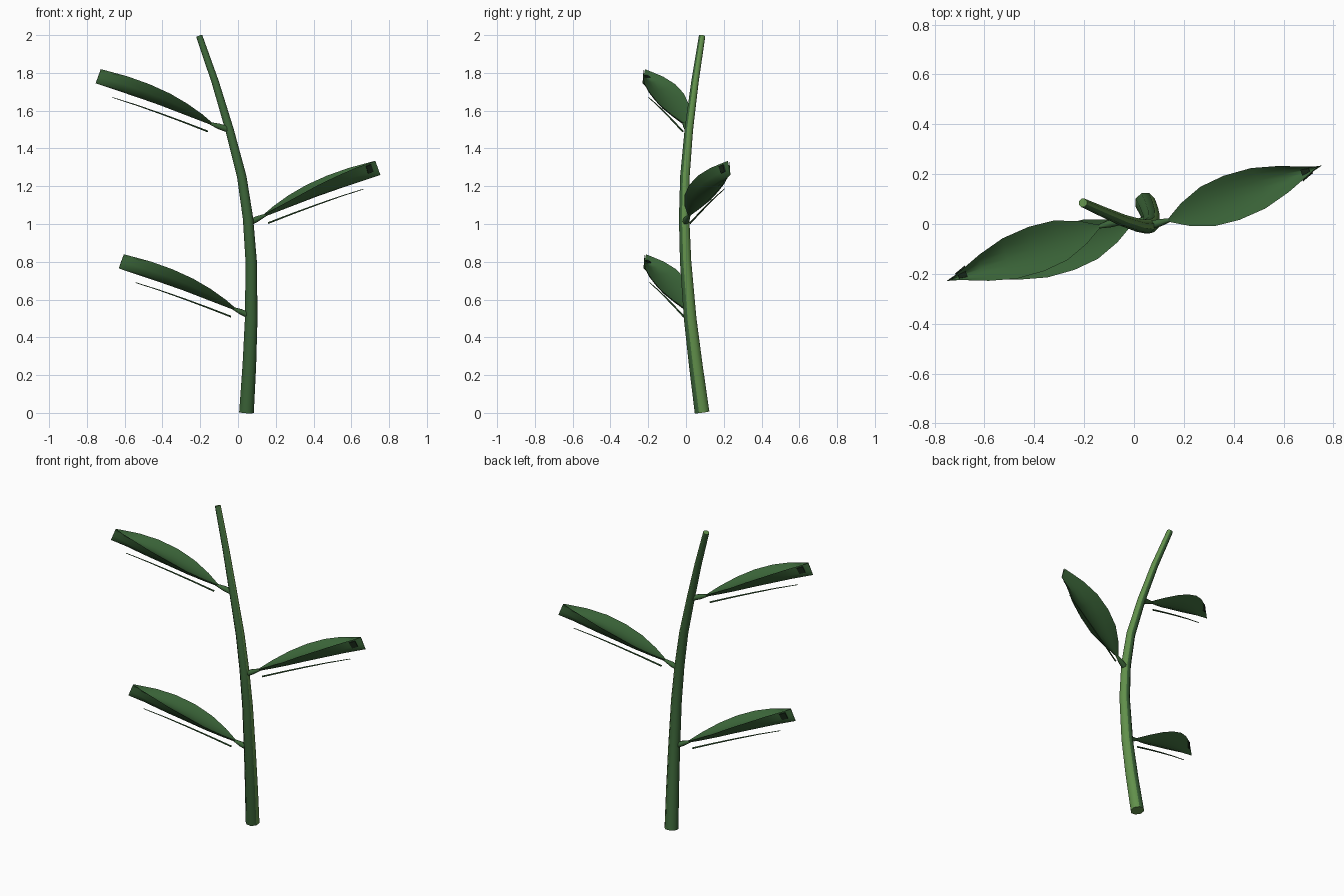
import bpy
import bmesh
import math
from mathutils import Vector, Matrix

if "Cube" in bpy.data.objects:
    bpy.data.objects.remove(bpy.data.objects["Cube"])


def material(name, rgb):
    m = bpy.data.materials.new(name)
    m.use_nodes = True
    m.diffuse_color = (*rgb, 1)
    m.node_tree.nodes["Principled BSDF"].inputs["Base Color"].default_value = (*rgb, 1)
    return m


leaf_green = material("leaf green", (0.045, 0.135, 0.042))
stem_green = material("stem green", (0.045, 0.13, 0.04))
light_green = material("light stem green", (0.12, 0.28, 0.07))
dark_green = material("dark green", (0.008, 0.018, 0.008))


def finish(name, rings, mats, matrix=Matrix(), sharp=40):
    """Skin closed rings of points into a capped, smooth shaded object."""
    bm = bmesh.new()
    loops = [[bm.verts.new(p) for p in ring] for ring in rings]
    n = len(loops[0])
    for a, b in zip(loops, loops[1:]):
        for i in range(n):
            j = (i + 1) % n
            bm.faces.new((a[i], a[j], b[j], b[i]))
    bm.faces.new(loops[0][::-1])
    bm.faces.new(loops[-1])
    bmesh.ops.recalc_face_normals(bm, faces=bm.faces)
    mesh = bpy.data.meshes.new(name)
    bm.to_mesh(mesh)
    bm.free()
    for m in mats:
        mesh.materials.append(m)
    ob = bpy.data.objects.new(name, mesh)
    bpy.context.collection.objects.link(ob)
    ob.matrix_world = matrix
    bpy.ops.object.select_all(action="DESELECT")
    ob.select_set(True)
    bpy.context.view_layer.objects.active = ob
    bpy.ops.object.shade_smooth_by_angle(angle=math.radians(sharp))
    return ob


def tube(name, path, radii, sides, mats, matrix=Matrix()):
    pts = [Vector(p) for p in path]
    rings = []
    for i, p in enumerate(pts):
        d = (pts[min(i + 1, len(pts) - 1)] - pts[max(i - 1, 0)]).normalized()
        side = Vector((0, 1, 0)).cross(d).normalized()
        up = d.cross(side)
        angles = [math.tau * (k + 0.5) / sides for k in range(sides)]
        rings.append([p + radii[i] * (side * math.cos(a) + up * math.sin(a)) for a in angles])
    return finish(name, rings, mats, matrix, 50)


def sample(table, t):
    """Linear lookup in a list of (t, value) pairs."""
    for (t0, a), (t1, b) in zip(table, table[1:]):
        if t <= t1:
            return a + (b - a) * (t - t0) / (t1 - t0)
    return table[-1][1]


# Stem: bent, tapering, with a paler strip along one side and pale ends
stem_path = [(0.045, 0.085, 0.003), (0.06, 0.052, 0.25), (0.07, 0.022, 0.5),
             (0.07, -0.002, 0.8), (0.053, -0.01, 1.03), (0.02, -0.006, 1.25),
             (-0.045, 0.015, 1.5), (-0.12, 0.047, 1.75), (-0.205, 0.085, 1.995)]
stem_radii = [0.042 - 0.024 * p[2] / 2 for p in stem_path]
stem = tube("stem", stem_path, stem_radii, 8, [stem_green, light_green])
for face in stem.data.polygons:
    azimuth = math.degrees(math.atan2(face.normal.y, face.normal.x))
    if abs(face.normal.z) > 0.8 or -30 < azimuth < 75:
        face.material_index = 1

# Leaf profiles along its length: half width, rim height and keel height
LENGTH = 0.685
WIDTH = [(0, 0.006), (0.12, 0.048), (0.28, 0.084), (0.45, 0.094),
         (0.63, 0.086), (0.8, 0.056), (0.94, 0.02), (1, 0.003)]
RIM = [(0, 0.006), (0.2, 0.032), (0.5, 0.055), (0.75, 0.056), (1, 0.04)]
KEEL = [(0, -0.006), (0.2, -0.01), (0.5, -0.016), (0.75, -0.028), (1, -0.04)]
ACROSS = [-1, -0.7, -0.35, 0, 0.35, 0.7, 1]


def leaf_top(t, s):
    depth = 0.4 * (sample(RIM, t) - sample(KEEL, t))
    return sample(RIM, t) - depth * (1 - s * s) * min(1, 4 * t)


def leaf_bottom(t, s):
    rim, keel = sample(RIM, t), sample(KEEL, t)
    return keel + (rim - keel) * abs(s) ** 2.2


def leaf_rings():
    rings = []
    for t, w in WIDTH:
        x = t * LENGTH
        under = [(x, w * s, leaf_bottom(t, s)) for s in ACROSS]
        over = [(x, w * s, leaf_top(t, s)) for s in ACROSS[-2:0:-1]]
        rings.append(under + over)
    return rings


def plate(name, surface, t0, t1, s0, s1, lift, matrix):
    """Thin dark mark following part of the leaf surface."""
    rings = []
    for t in (t0, t1):
        w = sample(WIDTH, t)
        lower = [(t * LENGTH, w * s, surface(t, s)) for s in (s0, s1)]
        upper = [(x, y + lift[0], z + lift[1]) for x, y, z in lower[::-1]]
        rings.append(lower + upper)
    finish(name, rings, [dark_green], matrix)


# Three leaves, each with a stalk, a thin rib beneath and dark tip marks
leaves = [("lower", (-0.018, -0.005, 0.55), 180, (0.06, 0.02, 0.515)),
          ("middle", (0.14, 0.015, 1.045), 0, (0.055, -0.008, 1.005)),
          ("upper", (-0.14, -0.01, 1.53), 180, (-0.05, 0.014, 1.5))]
for label, base, turn, joint in leaves:
    place = (Matrix.Translation(base)
             @ Matrix.Rotation(math.radians(19.7 + turn), 4, "Z")
             @ Matrix.Rotation(math.radians(-21.6), 4, "Y"))
    finish(label + "_leaf", leaf_rings(), [leaf_green], place, 50)
    start, end = Vector(joint), Vector(base)
    tube(label + "_leaf_stalk", [start, start.lerp(end, 0.55), end + (end - start) * 0.1],
         [0.018, 0.016, 0.007], 8, [stem_green])
    tube(label + "_leaf_rib", [(0.005, 0, -0.045), (0.15, 0, -0.049), (0.29, 0, -0.055),
                               (0.43, 0, -0.063), (0.57, 0, -0.075)],
         [0.005, 0.0045, 0.004, 0.003, 0.002], 6, [leaf_green], place)
    plate(label + "_leaf_side_mark", leaf_bottom, 0.9, 0.95, -0.95, -0.65, (-0.006, -0.002), place)
    plate(label + "_leaf_top_mark", leaf_top, 0.9, 0.95, -0.4, 0.4, (0, 0.004), place)
